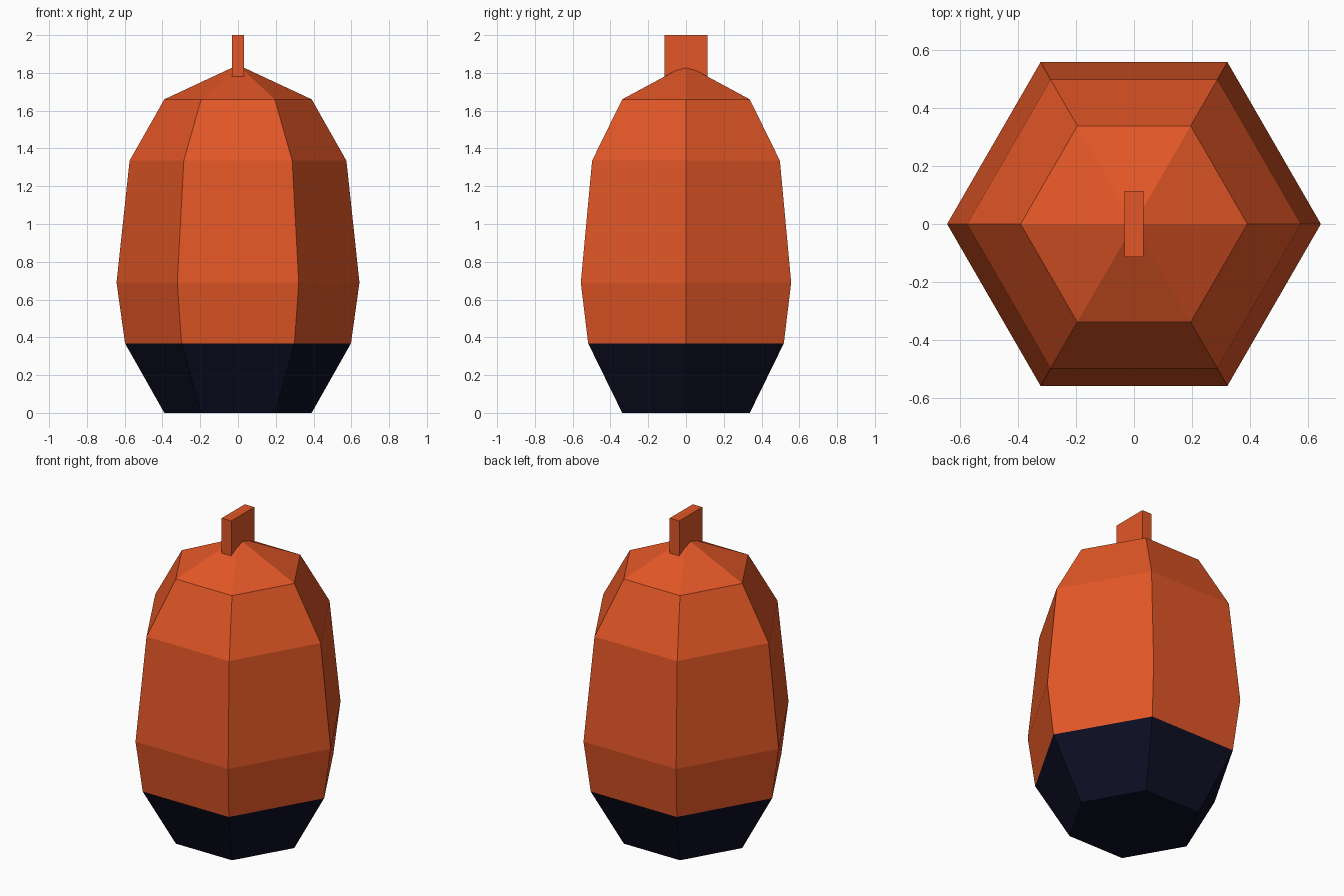
import bpy, bmesh, math

if "Cube" in bpy.data.objects:
    bpy.data.objects.remove(bpy.data.objects["Cube"])


def material(name, color):
    m = bpy.data.materials.new(name)
    m.diffuse_color = (*color, 1)
    m.use_nodes = True
    m.node_tree.nodes["Principled BSDF"].inputs["Base Color"].default_value = m.diffuse_color
    return m


orange = material("orange", (0.76, 0.094, 0.02))
navy = material("dark navy", (0.0045, 0.0045, 0.018))


def finish(bm, name, mats):
    bmesh.ops.recalc_face_normals(bm, faces=bm.faces)
    me = bpy.data.meshes.new(name)
    bm.to_mesh(me)
    bm.free()
    for m in mats:
        me.materials.append(m)
    ob = bpy.data.objects.new(name, me)
    bpy.context.collection.objects.link(ob)
    return ob


# Six-sided body: stacked hexagonal rings closed by a pointed roof
SIDES = 6
profile = [(0.39, 0), (0.598, 0.368), (0.643, 0.69), (0.574, 1.335), (0.39, 1.66)]
bm = bmesh.new()
rings = [[bm.verts.new((r * math.cos(math.tau * i / SIDES),
                        r * math.sin(math.tau * i / SIDES), z))
          for i in range(SIDES)] for r, z in profile]
apex = bm.verts.new((0, 0, 1.842))
bm.faces.new(rings[0])
for i in range(SIDES):
    j = (i + 1) % SIDES
    for a, b in zip(rings, rings[1:]):
        bm.faces.new((a[i], a[j], b[j], b[i]))
    bm.faces.new((rings[-1][i], rings[-1][j], apex))
# Dark base below the first ring
for f in bm.faces:
    f.material_index = 1 if f.calc_center_median().z < 0.368 else 0
finish(bm, "body", [orange, navy])

# Thin upright tab on top
bm = bmesh.new()
bmesh.ops.create_cube(bm, size=1)
bmesh.ops.scale(bm, vec=(0.066, 0.228, 0.24), verts=bm.verts)
bmesh.ops.translate(bm, vec=(0, 0, 1.88), verts=bm.verts)
finish(bm, "top_tab", [orange])
